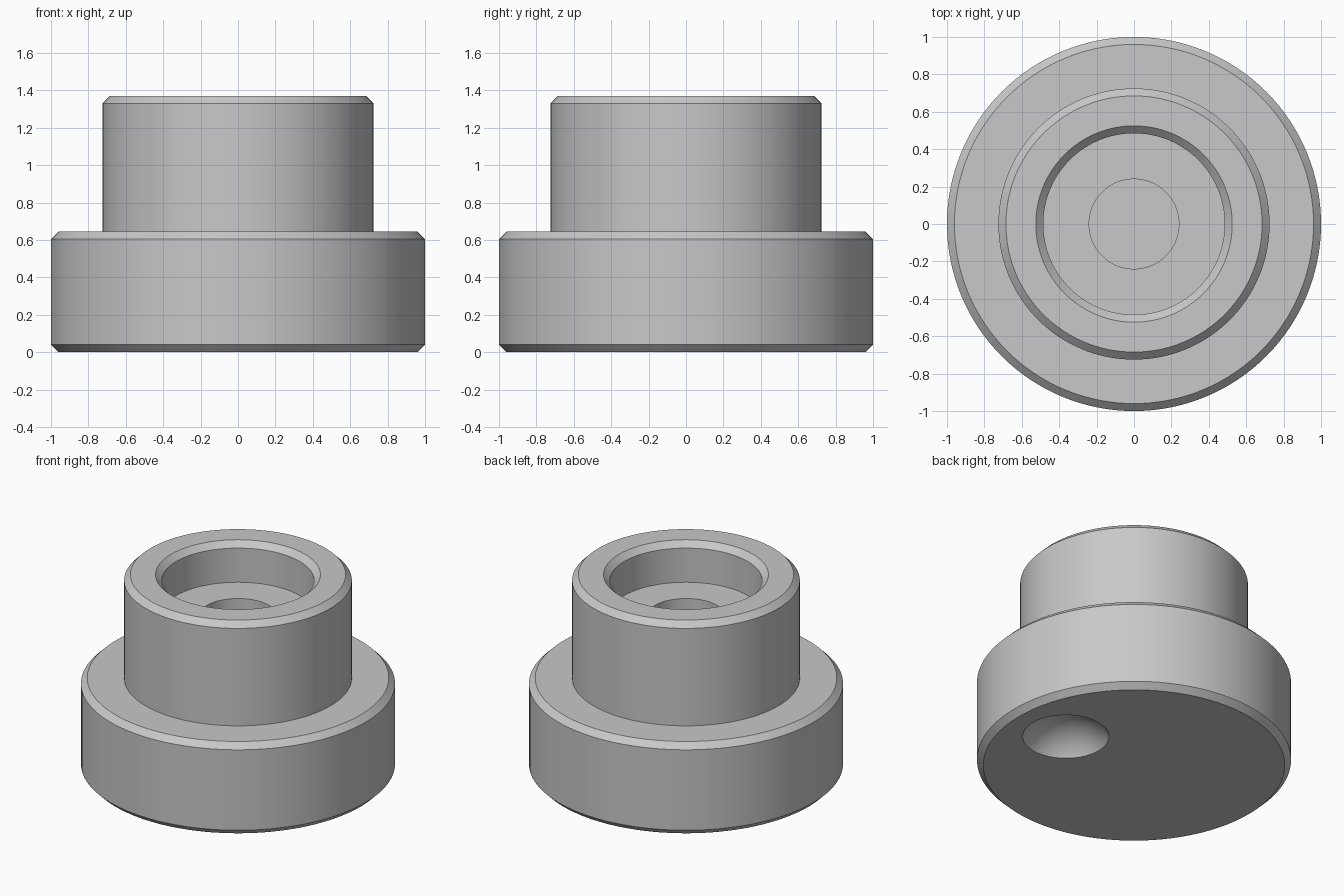
import bpy, bmesh
from math import sin, cos, tau, radians

cube = bpy.data.objects.get("Cube")
if cube:
    bpy.data.objects.remove(cube, do_unlink=True)

SEGMENTS = 128
CHAMFER = 0.04
HEIGHT = 1.37
SHOULDER = 0.645

grey = bpy.data.materials.new("plain grey")
grey.use_nodes = True
colour = (0.58, 0.58, 0.58, 1)
grey.diffuse_color = colour
grey.node_tree.nodes["Principled BSDF"].inputs["Base Color"].default_value = colour


def turned_solid(name, profile):
    """Revolve (radius, z) points around z and cap both ends."""
    bm = bmesh.new()
    rings = [[bm.verts.new((r * cos(tau * i / SEGMENTS), r * sin(tau * i / SEGMENTS), z))
              for i in range(SEGMENTS)] for r, z in profile]
    for low, high in zip(rings, rings[1:]):
        for i in range(SEGMENTS):
            j = (i + 1) % SEGMENTS
            bm.faces.new((low[i], low[j], high[j], high[i]))
    bm.faces.new(rings[0][::-1])
    bm.faces.new(rings[-1])
    bmesh.ops.recalc_face_normals(bm, faces=bm.faces)
    mesh = bpy.data.meshes.new(name)
    bm.to_mesh(mesh)
    bm.free()
    mesh.materials.append(grey)
    obj = bpy.data.objects.new(name, mesh)
    bpy.context.collection.objects.link(obj)
    return obj


# Stepped body: flange, boss, chamfered bore and narrow centre pocket
body = turned_solid("stepped_bushing", [
    (1 - CHAMFER, 0), (1, CHAMFER),
    (1, SHOULDER - CHAMFER), (1 - CHAMFER, SHOULDER),
    (0.725, SHOULDER), (0.725, HEIGHT - CHAMFER),
    (0.725 - CHAMFER, HEIGHT), (0.525, HEIGHT),
    (0.525 - CHAMFER, HEIGHT - CHAMFER), (0.485, 1.09),
    (0.24, 1.09), (0.24, 0.65),
])

# Round dimple in the underside, off centre
rim, depth = 0.275, 0.15
radius = (rim ** 2 + depth ** 2) / (2 * depth)
bpy.ops.mesh.primitive_uv_sphere_add(segments=96, ring_count=64, radius=radius,
                                     location=(0.567, 0, depth - radius))
cutter = bpy.context.object
cutter.name = "dimple_cutter"
cutter.hide_render = True
cutter.data.materials.append(grey)

cut = body.modifiers.new("dimple", "BOOLEAN")
cut.operation = "DIFFERENCE"
cut.solver = "EXACT"
cut.object = cutter

# Apply the cut, then smooth the round walls while keeping edges crisp
bpy.ops.object.select_all(action="DESELECT")
bpy.context.view_layer.objects.active = body
body.select_set(True)
bpy.ops.object.modifier_apply(modifier=cut.name)
bpy.data.objects.remove(cutter, do_unlink=True)
bpy.ops.object.shade_smooth_by_angle(angle=radians(30))
